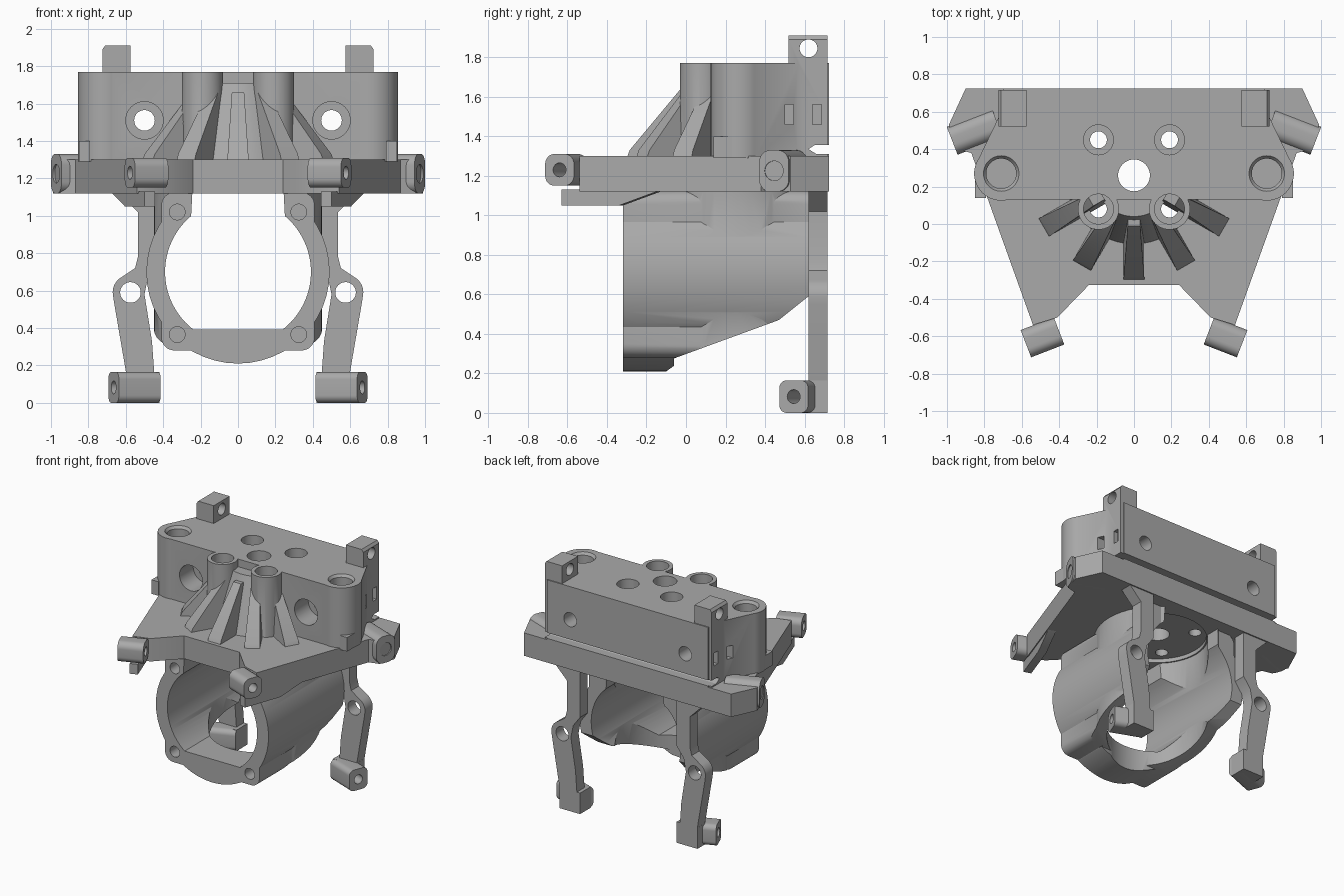
import bpy, bmesh, math
from mathutils import Matrix, Vector

if "Cube" in bpy.data.objects:
    bpy.data.objects.remove(bpy.data.objects["Cube"])

GREY = (0.40, 0.40, 0.40, 1)
mat = bpy.data.materials.new("cast_grey")
mat.use_nodes = True
mat.diffuse_color = GREY
mat.node_tree.nodes["Principled BSDF"].inputs["Base Color"].default_value = GREY

X, Y, Z = Vector((1, 0, 0)), Vector((0, 1, 0)), Vector((0, 0, 1))


def add(name, bm):
    bmesh.ops.recalc_face_normals(bm, faces=bm.faces)
    me = bpy.data.meshes.new(name)
    bm.to_mesh(me)
    bm.free()
    me.materials.append(mat)
    ob = bpy.data.objects.new(name, me)
    bpy.context.collection.objects.link(ob)
    return ob


def prism(name, pts, lo, hi, u=X, v=Y, origin=(0, 0, 0)):
    """Polygon in the u-v plane, extruded from lo to hi along u x v."""
    w, o = u.cross(v), Vector(origin)
    bm = bmesh.new()
    f = bm.faces.new([bm.verts.new(o + u * a + v * b + w * lo) for a, b in pts])
    top = bmesh.ops.extrude_face_region(bm, geom=[f])["geom"]
    bmesh.ops.translate(bm, vec=w * (hi - lo),
                        verts=[g for g in top if isinstance(g, bmesh.types.BMVert)])
    return add(name, bm)


def cyl(name, centre, r, length, axis=Z, r2=None):
    """Cylinder or cone starting at centre and running along axis."""
    bm = bmesh.new()
    bmesh.ops.create_cone(bm, cap_ends=True, segments=48, radius1=r,
                          radius2=r if r2 is None else r2, depth=length)
    bmesh.ops.transform(bm, verts=bm.verts, matrix=Matrix.Translation(
        Vector(centre) + axis * length / 2) @ axis.to_track_quat("Z", "Y").to_matrix().to_4x4())
    return add(name, bm)


def rect(a, b, c, d, r=0.0):
    """Rectangle outline with rounded corners."""
    if not r:
        return [(a, b), (c, b), (c, d), (a, d)]
    out = []
    for k, (x, y) in enumerate([(c - r, d - r), (a + r, d - r), (a + r, b + r), (c - r, b + r)]):
        out += arc(x, y, r, 90 * k, 90 * k + 90, 8)
    return out


def arc(x, y, r, a0, a1, n=24):
    angles = [math.radians(a0 + (a1 - a0) * i / n) for i in range(n + 1)]
    return [(x + r * math.cos(t), y + r * math.sin(t)) for t in angles]


def mirrored(half):
    return half + [(-x, y) for x, y in reversed(half)]


def combine(ob, others, op="DIFFERENCE"):
    for o in others:
        m = ob.modifiers.new("bool", "BOOLEAN")
        m.operation, m.object, m.solver = op, o, "EXACT"
    deps = bpy.context.evaluated_depsgraph_get()
    me = bpy.data.meshes.new_from_object(ob.evaluated_get(deps))
    ob.modifiers.clear()
    ob.data = me
    for o in others:
        bpy.data.objects.remove(o)
    return ob


def mirror_copy(ob, name):
    bm = bmesh.new()
    bm.from_mesh(ob.data)
    bmesh.ops.scale(bm, vec=(-1, 1, 1), verts=bm.verts)
    return add(name, bm)


SIDES = (-1, 1)
AXIS_Y = 0.26
BOLTS = [(s * 0.19, y) for s in SIDES for y in (0.08, 0.45)]


def bolt_holes():
    return [cyl("cut", (x, y, 0.9), 0.045, 1.2) for x, y in BOLTS] + \
           [cyl("cut", (0, AXIS_Y, 0.9), 0.085, 1.2)]


# Deck plate with a shallow recess over the bore
deck = prism("deck", mirrored([(0.24, -0.325), (0.41, -0.50), (0.54, -0.54), (0.87, 0.38),
                               (0.95, 0.40), (0.99, 0.53), (0.90, 0.725)]), 1.12, 1.30)
combine(deck, [cyl("cut", (0, AXIS_Y, 1.0), 0.35, 0.15)] + bolt_holes())

# Upper block with round bosses and corner posts
block = prism("upper_block", mirrored([(0.71, 0.13), (0.84, 0.33), (0.70, 0.62), (0.70, 0.725)]),
              1.29, 1.77)
extra = [cyl("boss", (0, AXIS_Y, 1.29), 0.37, 0.42, r2=0.22)]
for s in SIDES:
    extra += [cyl("boss", (s * 0.71, 0.27, 1.29), 0.145, 0.48),
              cyl("boss", (s * 0.19, 0.08, 1.29), 0.11, 0.48),
              prism("post", [(s * x, z) for x, z in [(0.575, 1.29), (0.725, 1.29), (0.725, 1.89),
                    (0.71, 1.91), (0.575, 1.91)]], -0.717, -0.52, X, Z)]
combine(block, extra, "UNION")
cuts = bolt_holes() + [cyl("cut", (x, y, 1.5), 0.08, 0.4) for x, y in BOLTS]
cuts.append(prism("cut", [(0.62, 1.335), (0.66, 1.31), (0.80, 1.31), (0.80, 1.355), (0.65, 1.355)],
                  -1, 1, Y, Z))
for s in SIDES:
    cuts += [cyl("cut", (s * 0.71, 0.27, 1.35), 0.08, 0.6),
             cyl("cut", (s * 0.71, 0.27, 1.75), 0.08, 0.04, r2=0.11),
             cyl("cut", (s * 0.5, 0, 1.51), 0.055, 1, Y),
             cyl("cut", (s * 0.5, 0.05, 1.51), 0.10, 0.25, Y),
             cyl("cut", (s * 0.4, 0.62, 1.845), 0.045, 0.5, X * s)]
    for y in (0.50, 0.64):
        cuts.append(prism("cut", rect(y, 1.46, y + 0.045, 1.56), 0.69 * s, 0.9 * s, Y, Z))
combine(block, cuts)

# Radiating ribs on the front
for k, deg in enumerate((-60, -30, 0, 30, 60)):
    t = math.radians(deg)
    out = Vector((math.sin(t), -math.cos(t), 0))
    rib = prism(f"front_rib_{k + 1}", [(0.2, 1.29), (0.56, 1.29), (0.545, 1.33), (0.27, 1.66),
                                       (0.2, 1.66)], -0.055, 0.055, out, Z, (0, AXIS_Y, 0))
    # narrow the upper edge
    side = out.cross(Z)
    for v in rib.data.vertices:
        if v.co.z > 1.5:
            v.co -= side * (v.co - Vector((0, AXIS_Y, 0))).dot(side) * 0.4
    if deg in (-30, 30, 0):
        combine(rib, bolt_holes() + [cyl("cut", (x, y, 1.5), 0.08, 0.4) for x, y in BOLTS])

# Open housing tube below the deck
housing = prism("housing", rect(-0.41, 0.28, 0.41, 1.125, 0.07), -0.62, 0.32, X, Z)
combine(housing, [cyl("round", (0, -0.32, 0.70), 0.49, 0.94, Y),
                  cyl("drum", (0, AXIS_Y, 0.3), 0.45, 0.825)], "UNION")
bore = arc(0, 0.70, 0.39, -52, 50) + [(0.24, 1.2), (-0.24, 1.2)] + arc(0, 0.70, 0.39, 130, 232)
slope = [(-0.06, 0.276), (0.47, 0.47), (0.62, 0.59), (0.9, 0.59), (0.9, 0), (-0.06, 0)]
cuts = [prism("cut", bore, -1, 1, X, Z), cyl("cut", (0, AXIS_Y, 0), 0.36, 1.3),
        prism("cut", slope, -1, 1, Y, Z)]
cuts += [cyl("cut", (s * 0.325, -0.5, z), 0.042, 0.38, Y) for s in SIDES for z in (0.365, 1.02)]
combine(housing, cuts)

# Rear leg with an ear, and its angled foot
leg = prism("left_leg", [(0.42, 1.125), (0.42, 0.76), (0.48, 0.68), (0.50, 0.58), (0.46, 0.33),
                         (0.44, 0.05), (0.58, 0.05), (0.60, 0.17), (0.665, 0.55)]
            + arc(0.575, 0.59, 0.095, 0, 60, 8) + [(0.55, 0.72), (0.535, 0.78), (0.535, 1.02), (0.64, 1.125)],
            -0.715, -0.62, X, Z)
combine(leg, [cyl("cut", (0.575, 0.4, 0.59), 0.055, 0.5, Y)])

# Angled mounting lugs
AXIS = Vector((0.93, -0.36, 0)).normalized()
ACROSS = Z.cross(AXIS)


def lug(name, face, length, half, z0, z1, r, hole):
    """Rounded block whose drilled outer face is centred on face."""
    ob = prism(name, rect(-half, z0, half, z1, r), -length, 0, ACROSS, Z, (*face, 0))
    start = Vector((*face, (z0 + z1) / 2)) - AXIS * (length + 0.1)
    return combine(ob, [cyl("cut", start, hole, length + 0.2, AXIS)])


parts = [leg,
         lug("left_front_lug", (0.578, -0.64), 0.19, 0.078, 1.15, 1.31, 0.05, 0.035),
         lug("left_side_lug", (0.972, 0.445), 0.26, 0.08, 1.12, 1.33, 0.06, 0.05),
         lug("left_foot", (0.665, 0.545), 0.24, 0.078, 0, 0.165, 0.04, 0.035)]
parts.append(prism("left_foot_heel", rect(0.42, 0.58, 0.60, 0.715), 0, 0.165))
# Stiffener under the deck edge
EDGE = Vector((0.33, 0.92, 0)).normalized()
parts.append(prism("left_deck_stiffener", [(0, 1.13), (0, 1.05), (0.31, 1.05), (0.54, 1.13)],
                   -0.06, 0, EDGE, Z, (0.50, -0.63, 0)))
parts.append(prism("left_block_step", rect(0.79, 0.14, 0.85, 0.28), 1.29, 1.40))
for p in parts:
    mirror_copy(p, p.name.replace("left", "right"))

for ob in bpy.context.collection.objects:
    if ob.type == "MESH":
        ob.select_set(True)
        bpy.context.view_layer.objects.active = ob
bpy.ops.object.shade_smooth_by_angle(angle=math.radians(30))
